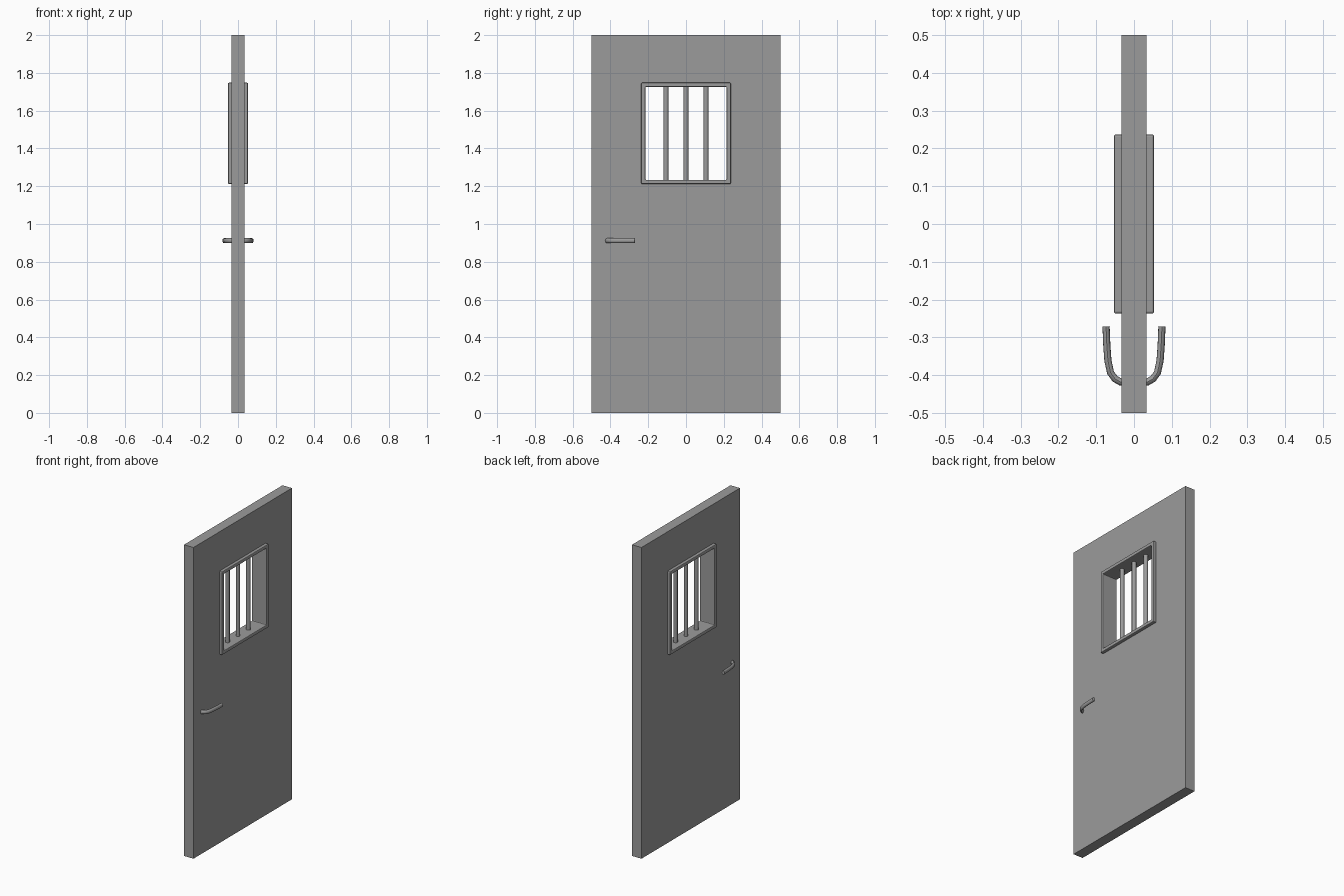
import bpy, bmesh, math
from mathutils import Vector

default = bpy.data.objects.get("Cube")
if default:
    bpy.data.objects.remove(default, do_unlink=True)

grey = bpy.data.materials.new("grey metal")
grey.use_nodes = True
COLOUR = (0.33, 0.33, 0.33, 1)
grey.diffuse_color = COLOUR
grey.node_tree.nodes["Principled BSDF"].inputs["Base Color"].default_value = COLOUR

WINDOW_Z = 1.48


def add_object(name, bm, smooth=False):
    bmesh.ops.recalc_face_normals(bm, faces=bm.faces)
    mesh = bpy.data.meshes.new(name)
    bm.to_mesh(mesh)
    bm.free()
    mesh.materials.append(grey)
    obj = bpy.data.objects.new(name, mesh)
    bpy.context.collection.objects.link(obj)
    if smooth:
        bpy.ops.object.select_all(action="DESELECT")
        obj.select_set(True)
        bpy.context.view_layer.objects.active = obj
        bpy.ops.object.shade_smooth_by_angle(angle=math.radians(40))
    return obj


def rectangle(y0, y1, z0, z1):
    return [(y0, z0), (y1, z0), (y1, z1), (y0, z1)]


def pierced_slab(outer, inner, half):
    """Rectangular slab across x with a rectangular hole through it."""
    bm = bmesh.new()
    rings = [[bm.verts.new((x, y, z)) for y, z in loop]
             for loop, x in ((outer, -half), (outer, half), (inner, half), (inner, -half))]
    for a, b in zip(rings, rings[1:] + rings[:1]):
        for i in range(4):
            j = (i + 1) % 4
            bm.faces.new((a[i], a[j], b[j], b[i]))
    return bm


def window(y, z):
    return rectangle(-y, y, WINDOW_Z - z, WINDOW_Z + z)


# Door leaf with its window opening
add_object("door_leaf", pierced_slab(rectangle(-0.5, 0.5, 0, 2), window(0.225, 0.257), 0.0335))

# Window frame, standing proud on both sides, with softened edges
frame = add_object("window_frame", pierced_slab(window(0.237, 0.268), window(0.215, 0.246), 0.053))
bevel = frame.modifiers.new("soft edges", "BEVEL")
bevel.width = 0.005
bevel.segments = 2

# Three upright round bars
for name, y in (("near", -0.106), ("middle", 0), ("far", 0.106)):
    bm = bmesh.new()
    bmesh.ops.create_cone(bm, cap_ends=True, segments=16, radius1=0.013, radius2=0.013, depth=0.51)
    bmesh.ops.translate(bm, verts=bm.verts, vec=(0, y, WINDOW_Z))
    add_object(name + "_window_bar", bm, smooth=True)


# Lever handles: an oval tube swept along a curved path, one on each side
PATH = [(0.02, -0.42), (0.036, -0.418), (0.05, -0.41), (0.062, -0.394),
        (0.069, -0.362), (0.072, -0.32), (0.074, -0.271)]


def lever(name, side):
    bm = bmesh.new()
    points = [Vector((side * x, y, 0.912)) for x, y in PATH]
    up = Vector((0, 0, 1))
    rings = []
    for i, p in enumerate(points):
        along = points[min(i + 1, len(points) - 1)] - points[max(i - 1, 0)]
        across = along.cross(up).normalized()
        ring = []
        for k in range(12):
            a = math.tau * k / 12
            ring.append(bm.verts.new(p + across * 0.0095 * math.cos(a) + up * 0.013 * math.sin(a)))
        rings.append(ring)
    for a, b in zip(rings, rings[1:]):
        for k in range(12):
            n = (k + 1) % 12
            bm.faces.new((a[k], a[n], b[n], b[k]))
    bm.faces.new(rings[0])
    bm.faces.new(rings[-1])
    add_object(name, bm, smooth=True)


lever("left_handle", 1)
lever("right_handle", -1)
